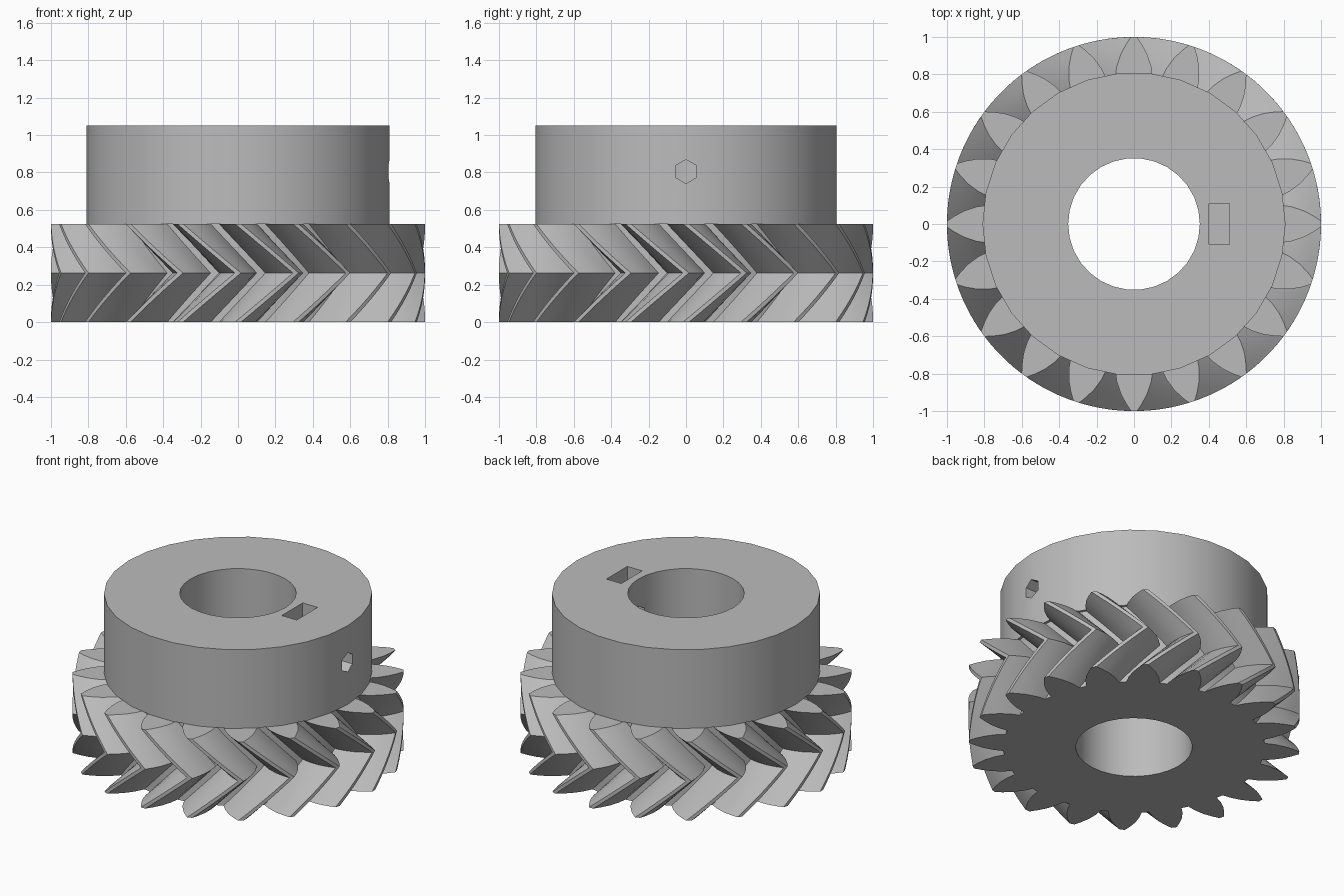
import bpy, bmesh
from math import sin, cos, pi, radians
from mathutils import Matrix

if "Cube" in bpy.data.objects:
    bpy.data.objects.remove(bpy.data.objects["Cube"], do_unlink=True)

TEETH, SLICES = 20, 6
GEAR_H, TOP = 0.525, 1.05
TWIST = radians(18)
HUB_R, BORE_R, SIDES = 0.81, 0.352, 30
SCREW_Z = 0.805

grey = bpy.data.materials.new("plain grey")
grey.use_nodes = True
grey.diffuse_color = (0.5, 0.5, 0.5, 1)
grey.node_tree.nodes["Principled BSDF"].inputs["Base Color"].default_value = (0.5, 0.5, 0.5, 1)


def make(name, bm):
    bmesh.ops.recalc_face_normals(bm, faces=bm.faces)
    mesh = bpy.data.meshes.new(name)
    bm.to_mesh(mesh)
    bm.free()
    mesh.materials.append(grey)
    ob = bpy.data.objects.new(name, mesh)
    bpy.context.collection.objects.link(ob)
    return ob


def prism(name, layers):
    """Solid through matching closed rings of points, capped at both ends."""
    bm = bmesh.new()
    rings = [[bm.verts.new(p) for p in layer] for layer in layers]
    n = len(rings[0])
    for a, b in zip(rings, rings[1:]):
        for i in range(n):
            j = (i + 1) % n
            bm.faces.new((a[i], a[j], b[j], b[i]))
    bm.faces.new(rings[0])
    bm.faces.new(rings[-1])
    return make(name, bm)


def cylinder(name, radius, sides, z0, z1):
    ring = [(radius * cos(2 * pi * i / sides), radius * sin(2 * pi * i / sides)) for i in range(sides)]
    return prism(name, [[(x, y, z) for x, y in ring] for z in (z0, z1)])


def activate(ob):
    bpy.ops.object.select_all(action='DESELECT')
    ob.select_set(True)
    bpy.context.view_layer.objects.active = ob


def cut(ob, cutter):
    cutter.hide_render = True
    mod = ob.modifiers.new("cut", 'BOOLEAN')
    mod.operation, mod.solver, mod.object = 'DIFFERENCE', 'EXACT', cutter
    activate(ob)
    bpy.ops.object.modifier_apply(modifier=mod.name)
    bpy.data.objects.remove(cutter, do_unlink=True)


# Tooth flank as (radius, half angle), repeated round the gear
flank = [(0.79, 0.128), (0.85, 0.108), (0.91, 0.078), (0.96, 0.045), (1.0, 0.016)]
outline = []
for t in range(TEETH):
    mid = 2 * pi * t / TEETH
    outline += [(r, mid - h) for r, h in flank]
    outline += [(r, mid + h) for r, h in reversed(flank)]

# Herringbone gear: twists one way to mid height, then back
layers = []
for k in range(2 * SLICES + 1):
    f = k / (2 * SLICES)
    turn = TWIST * (1 - abs(2 * f - 1))
    layers.append([(r * cos(a + turn), r * sin(a + turn), f * GEAR_H) for r, a in outline])
gear = prism("herringbone_gear", layers)
cut(gear, cylinder("bore_cutter", BORE_R, SIDES, -0.1, TOP))

# Hub with bore, nut slot and hexagonal set screw hole
hub = cylinder("hub", HUB_R, SIDES, GEAR_H, TOP)
cut(hub, cylinder("bore_cutter", BORE_R, SIDES, 0, TOP + 0.1))

bm = bmesh.new()
bmesh.ops.create_cube(bm, size=1, matrix=Matrix.Translation((0.455, 0, 0.89)) @ Matrix.Diagonal((0.11, 0.22, 0.4, 1)))
cut(hub, make("slot_cutter", bm))

hole = cylinder("screw_cutter", 0.064, 6, 0.1, 1)
hole.data.transform(Matrix.Translation((0, 0, SCREW_Z)) @ Matrix.Rotation(pi / 2, 4, 'Y'))
cut(hub, hole)

for ob in (gear, hub):
    activate(ob)
    bpy.ops.object.shade_smooth_by_angle(angle=radians(25))
